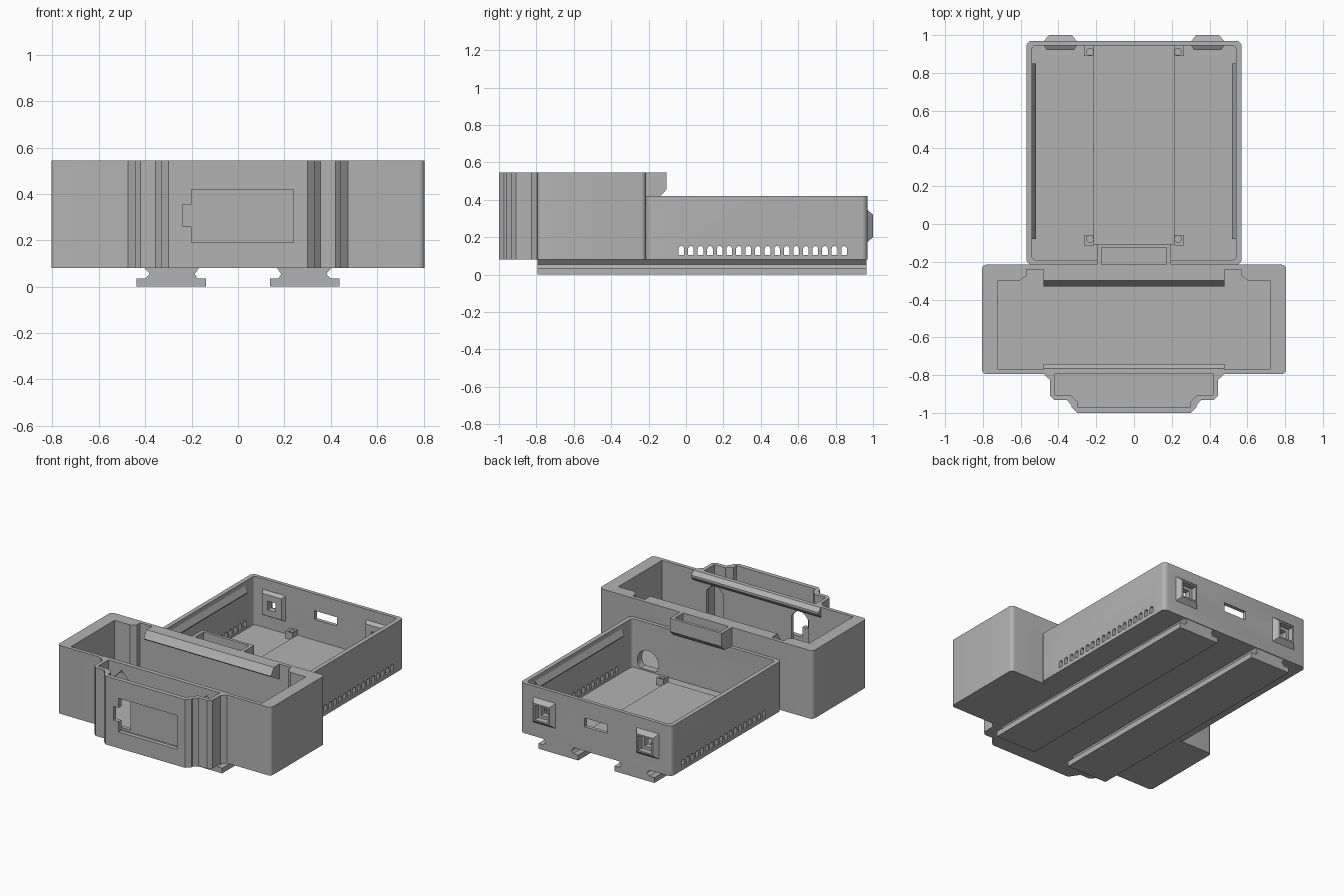
import bpy, bmesh, math
from mathutils import Vector

if "Cube" in bpy.data.objects:
    bpy.data.objects.remove(bpy.data.objects["Cube"], do_unlink=True)

grey = bpy.data.materials.new("plain grey")
grey.use_nodes = True
grey.diffuse_color = (0.45, 0.45, 0.45, 1)
grey.node_tree.nodes["Principled BSDF"].inputs["Base Color"].default_value = grey.diffuse_color

AXES = {
    "x": lambda a, b, h: (h, a, b),
    "y": lambda a, b, h: (a, h, b),
    "z": lambda a, b, h: (a, b, h),
}


def prism(name, outline, lo, hi, axis="z", taper=1.0):
    """Extrude a 2D outline along an axis; taper scales the far end."""
    place = AXES[axis]
    mid = sum((Vector(p) for p in outline), Vector((0, 0))) / len(outline)
    far = [mid + (Vector(p) - mid) * taper for p in outline]
    bm = bmesh.new()
    near_ring = [bm.verts.new(place(p[0], p[1], lo)) for p in outline]
    far_ring = [bm.verts.new(place(p[0], p[1], hi)) for p in far]
    bm.faces.new(near_ring)
    bm.faces.new(far_ring)
    n = len(outline)
    for i in range(n):
        j = (i + 1) % n
        bm.faces.new((near_ring[i], near_ring[j], far_ring[j], far_ring[i]))
    bmesh.ops.recalc_face_normals(bm, faces=bm.faces[:])
    mesh = bpy.data.meshes.new(name)
    bm.to_mesh(mesh)
    bm.free()
    mesh.materials.append(grey)
    obj = bpy.data.objects.new(name, mesh)
    bpy.context.collection.objects.link(obj)
    return obj


def rect(x0, x1, y0, y1, r=0, steps=5):
    """Rectangle outline, with rounded corners when r is given."""
    if not r:
        return [(x0, y0), (x1, y0), (x1, y1), (x0, y1)]
    centres = [(x1 - r, y1 - r), (x0 + r, y1 - r), (x0 + r, y0 + r), (x1 - r, y0 + r)]
    return [(cx + r * math.cos(a), cy + r * math.sin(a))
            for k, (cx, cy) in enumerate(centres)
            for a in [(k + i / steps) * math.pi / 2 for i in range(steps + 1)]]


def circle(x, y, r, n=24):
    return [(x + r * math.cos(i * math.tau / n), y + r * math.sin(i * math.tau / n))
            for i in range(n)]


def mirrored(half):
    """Complete an outline that is symmetric about x = 0."""
    return half + [(-x, y) for x, y in reversed(half)]


def cut(obj, cutters):
    """Subtract each cutter from the object, then remove the cutters."""
    for c in cutters:
        c.hide_render = True
        mod = obj.modifiers.new("cut", "BOOLEAN")
        mod.operation, mod.solver, mod.object = "DIFFERENCE", "EXACT", c
    deps = bpy.context.evaluated_depsgraph_get()
    mesh = bpy.data.meshes.new_from_object(obj.evaluated_get(deps))
    obj.modifiers.clear()
    obj.data = mesh
    for c in cutters:
        bpy.data.objects.remove(c, do_unlink=True)


BASE = 0.08
REAR_TOP, FRONT_TOP = 0.42, 0.545
SIDES = ((1, "left"), (-1, "right"))
SOCKET_X, SOCKET_Z = 0.39, 0.26


def square(s, half):
    x = s * SOCKET_X
    return rect(x - half, x + half, SOCKET_Z - half, SOCKET_Z + half)


def socket_cutters(s):
    return [prism("cutter", square(s, 0.05), 0.96, 1.1, "y"),
            prism("cutter", square(s, 0.03), 0.85, 1.1, "y")]


def cable_hole(s):
    pts = [(x, max(z, 0.1)) for x, z in circle(s * 0.42, 0.15, 0.08) if z > 0.085]
    return prism("cutter", pts, -0.26, -0.15, "y")


# Rear tray with vent slots, a port and sockets
rear = prism("rear_tray", rect(-0.57, 0.57, -0.215, 0.97, 0.03), BASE, REAR_TOP)
cutters = [prism("cutter", rect(-0.54, 0.54, -0.19, 0.945, 0.02), 0.09, 0.6),
           prism("cutter", rect(-0.085, 0.085, 0.245, 0.305), 0.9, 1.1, "y")]
for i in range(18):
    y = -0.025 + i * 0.0512
    arch = [(y + 0.015 * math.cos(a), 0.138 + 0.015 * math.sin(a))
            for a in [k * math.pi / 6 for k in range(7)]]
    cutters.append(prism("cutter", [(y - 0.015, 0.106), (y + 0.015, 0.106)] + arch,
                         -0.7, 0.7, "x"))
for s, _ in SIDES:
    cutters += socket_cutters(s) + [cable_hole(s)]
cut(rear, cutters)

# Socket bezels, wall ridges, corner posts and underside rails
for s, side in SIDES:
    for part, y0, y1, t in (("outer", 0.965, 1.0, 0.67), ("inner", 0.95, 0.92, 0.8)):
        bezel = prism(f"{side}_{part}_bezel", square(s, 0.09), y0, y1, "y", t)
        cut(bezel, socket_cutters(s))
    prism(f"{side}_snap_ridge",
          [(s * 0.545, 0.4), (s * 0.52, 0.35), (s * 0.545, 0.325)], -0.08, 0.85, "y")
    for end, y0, y1, hole_y in (("back", 0.89, 0.95, 0.912), ("front", -0.115, -0.06, -0.08)):
        post = prism(f"{side}_{end}_post",
                     rect(*sorted((s * 0.212, s * 0.266)), y0, y1), 0.085, 0.14)
        cut(post, [prism("cutter", circle(s * 0.233, hole_y, 0.018, 16), 0.11, 0.2)])
    rail = [(0.137, 0), (0.437, 0), (0.437, 0.036), (0.4, 0.036), (0.38, 0.055),
            (0.407, 0.085), (0.165, 0.085), (0.187, 0.055), (0.175, 0.036), (0.137, 0.036)]
    prism(f"{side}_rail", [(s * x, z) for x, z in rail], -0.795, 0.965, "y")

prism("raised_floor", rect(-0.215, 0.215, -0.11, 0.95), 0.085, 0.104)

# Front compartment with a recess in its rear wall
front = prism("front_box", rect(-0.805, 0.805, -0.795, -0.215, 0.025), BASE, FRONT_TOP)
cavity = mirrored([(0.72, -0.77), (0.72, -0.3), (0.605, -0.3), (0.57, -0.275), (0.57, -0.24)])
cutters = [prism("cutter", cavity, 0.095, 0.8)]
for s, _ in SIDES:
    x = s * 0.32
    door = [(x - 0.065, 0.11), (x + 0.065, 0.11), (x + 0.065, 0.43), (x, 0.5), (x - 0.065, 0.43)]
    cutters += [prism("cutter", door, -0.85, -0.7, "y"), cable_hole(s)]
cut(front, cutters)

# Top lips inside the front compartment
prism("rear_lip", [(-0.235, FRONT_TOP), (-0.3, FRONT_TOP), (-0.33, 0.495),
                   (-0.32, 0.485), (-0.235, 0.44)], -0.48, 0.48, "x")
prism("front_lip", [(-0.775, FRONT_TOP), (-0.765, FRONT_TOP), (-0.74, 0.52),
                    (-0.74, 0.505), (-0.775, 0.47)], -0.48, 0.48, "x")

# Stepped nose with a display window
nose = prism("front_nose", mirrored([
    (0.475, -0.79), (0.475, -0.797), (0.445, -0.825), (0.445, -0.91), (0.42, -0.933),
    (0.355, -0.933), (0.33, -0.96), (0.33, -0.972), (0.3, -1.0)]), BASE, FRONT_TOP)
window = [(-0.2, 0.19), (0.24, 0.19), (0.24, 0.42), (-0.2, 0.42),
          (-0.2, 0.355), (-0.24, 0.355), (-0.24, 0.26), (-0.2, 0.26)]
cut(nose, [
    prism("cutter", mirrored([(0.42, -0.75), (0.42, -0.905), (0.335, -0.905),
                              (0.3, -0.94), (0.3, -0.97)]), 0.095, 0.8),
    prism("cutter", window, -1.1, -0.95, "y")])

# Hollow catch tab overhanging the tray
tab = prism("catch_tab", [(-0.22, FRONT_TOP), (-0.105, FRONT_TOP), (-0.105, 0.455),
                          (-0.137, REAR_TOP), (-0.22, REAR_TOP)], -0.195, 0.195, "x")
cut(tab, [prism("cutter", rect(-0.172, 0.172, -0.216, -0.125), 0.45, 0.8)])

# Smooth the rounded corners while keeping the edges crisp
bpy.ops.object.select_all(action="DESELECT")
for obj in (rear, front):
    obj.select_set(True)
bpy.context.view_layer.objects.active = rear
bpy.ops.object.shade_smooth_by_angle(angle=math.radians(30))
